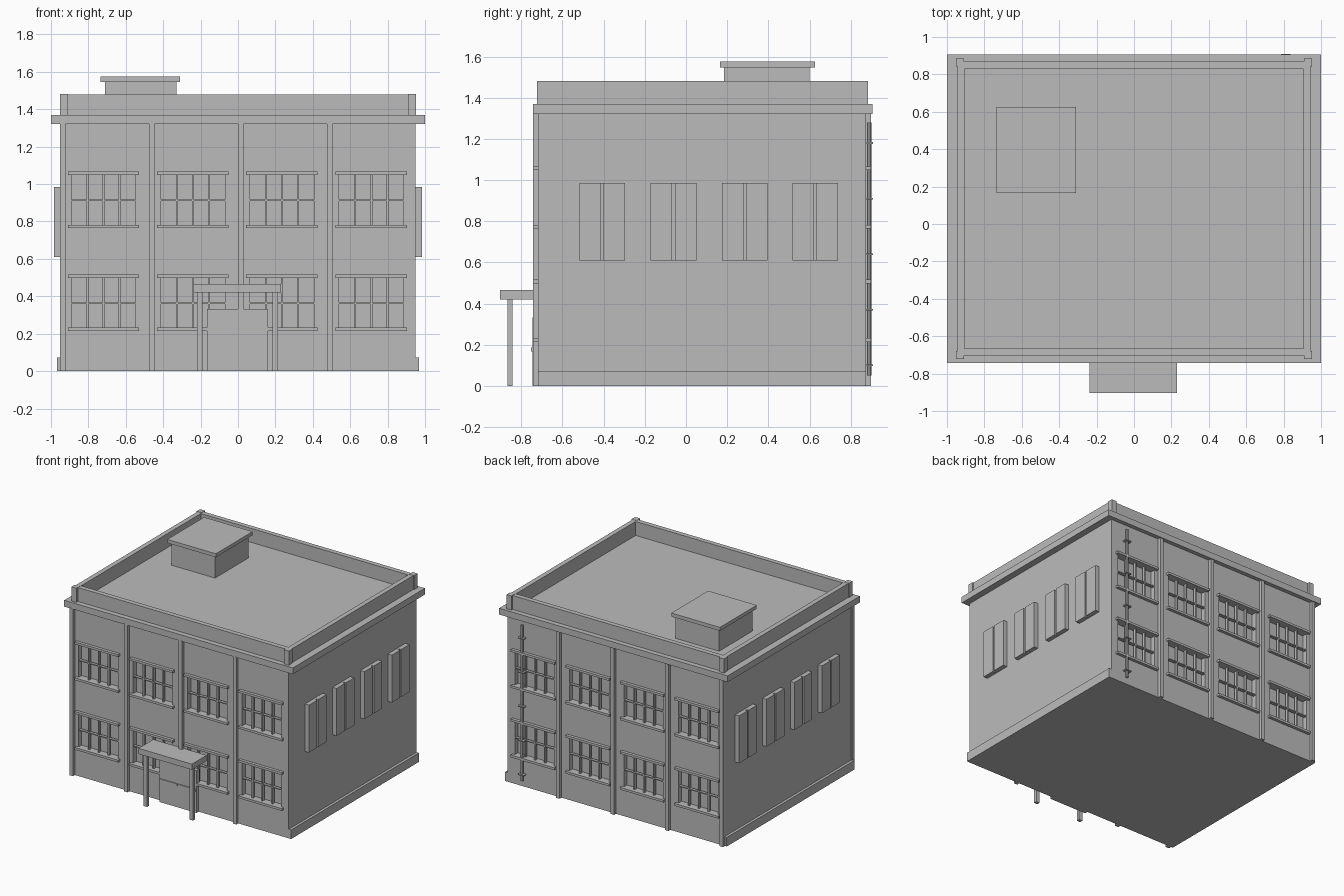
import bpy, bmesh
from mathutils import Matrix, Vector

old = bpy.data.objects.get("Cube")
if old:
    bpy.data.objects.remove(old, do_unlink=True)

# One flat colour for the whole building
grey = bpy.data.materials.new("plain_grey")
grey.use_nodes = True
COLOUR = (0.5, 0.5, 0.5, 1)
grey.diffuse_color = COLOUR
grey.node_tree.nodes["Principled BSDF"].inputs["Base Color"].default_value = COLOUR


def build(name, boxes):
    """Make one object from boxes given as (x0, x1, y0, y1, z0, z1)."""
    bm = bmesh.new()
    for x0, x1, y0, y1, z0, z1 in boxes:
        mid = Vector((x0 + x1, y0 + y1, z0 + z1)) / 2
        size = Matrix.Diagonal((abs(x1 - x0), abs(y1 - y0), abs(z1 - z0), 1))
        bmesh.ops.create_cube(bm, size=1, matrix=Matrix.Translation(mid) @ size)
    mesh = bpy.data.meshes.new(name)
    bm.to_mesh(mesh)
    bm.free()
    mesh.materials.append(grey)
    obj = bpy.data.objects.new(name, mesh)
    bpy.context.collection.objects.link(obj)
    return obj


FRONT, BACK = -0.72, 0.875
WALL = 0.948
PROUD = 0.024      # how far trim stands off the walls
RECESS = 0.04      # depth of the window openings
BAYS = (-0.719, -0.241, 0.235, 0.713)
FLOORS = (0.23, 0.78)
HALF, TALL = 0.172, 0.268
FACADES = (("front", FRONT, -1), ("back", BACK, 1))

# Main walls with recessed window openings
walls = build("walls", [(-WALL, WALL, FRONT, BACK, 0, 1.325)])
openings = build("opening_cutter", [
    (x - HALF, x + HALF, y - out * RECESS, y + out * RECESS, z, z + TALL)
    for _, y, out in FACADES for x in BAYS for z in FLOORS])
cut = walls.modifiers.new("openings", "BOOLEAN")
cut.operation = "DIFFERENCE"
cut.solver = "EXACT"
cut.object = openings
bpy.context.view_layer.update()
cut_mesh = bpy.data.meshes.new_from_object(
    walls.evaluated_get(bpy.context.evaluated_depsgraph_get()))
walls.modifiers.clear()
walls.data = cut_mesh
bpy.data.objects.remove(openings, do_unlink=True)

# Window bars, sills, lintels and pilasters on both long walls
for side, y, out in FACADES:
    bars, ledges = [], []
    for x in BAYS:
        for z in FLOORS:
            inner, outer = y - out * 0.025, y - out * 0.003
            for step in (-1, 0, 1):
                bx = x + step * HALF / 2
                bars.append((bx - 0.005, bx + 0.005, inner, outer, z, z + TALL))
            mid = z + TALL / 2
            bars.append((x - HALF, x + HALF, inner, outer, mid - 0.004, mid + 0.004))
            for edge in (z - 0.016, z + TALL):
                ledges.append((x - 0.191, x + 0.191, y - out * 0.01,
                               y + out * PROUD, edge, edge + 0.018))
    build(side + "_window_bars", bars)
    build(side + "_sills_and_lintels", ledges)
    build(side + "_pilasters", [
        (x, x + 0.03, y - out * 0.01, y + out * PROUD, 0, 1.325)
        for x in (-0.953, -0.476, 0.0, 0.476)])

# Paired panels and plinth on each short wall
for side, s in (("left", 1), ("right", -1)):
    panels = []
    for y in (-0.407, -0.061, 0.286, 0.628):
        for a, b in ((-0.111, -0.007), (0.007, 0.111)):
            panels.append((s * 0.94, s * 0.983, y + a, y + b, 0.61, 0.985))
        panels.append((s * 0.94, s * 0.966, y - 0.007, y + 0.007, 0.61, 0.985))
    build(side + "_window_panels", panels)
    build(side + "_plinth", [(s * 0.94, s * 0.969, FRONT, BACK, 0, 0.072)])

# Cornice slab, parapet and corner posts
build("cornice", [(-1, 1, -0.743, 0.907, 1.32, 1.37)])
px, py0, py1, t, top = 0.944, -0.703, 0.868, 0.038, 1.48
build("parapet", [
    (-px, px, py0, py0 + t, 1.365, top),
    (-px, px, py1 - t, py1, 1.365, top),
    (-px, t - px, py0 + t, py1 - t, 1.365, top),
    (px - t, px, py0 + t, py1 - t, 1.365, top)])
build("parapet_corner_posts", [
    (s * 0.908, s * 0.951, a, b, 1.365, top + 0.002)
    for s in (-1, 1) for a, b in ((-0.723, -0.68), (0.842, 0.884))])

# Rooftop hut
build("roof_hut", [(-0.71, -0.33, 0.185, 0.6, 1.36, 1.55)])
build("roof_hut_cap", [(-0.735, -0.31, 0.166, 0.626, 1.547, 1.575)])

# Entrance canopy, posts, door and push bars
build("canopy", [(-0.237, 0.23, -0.904, FRONT, 0.42, 0.465)])
build("canopy_posts", [(x - 0.015, x + 0.015, -0.867, -0.842, 0, 0.425)
                       for x in (-0.204, 0.199)])
build("entrance_door", [(-0.165, 0.16, -0.746, FRONT + 0.01, 0, 0.333)])
build("door_push_bars", [(a, b, -0.753, -0.74, 0.167, 0.187)
                         for a, b in ((-0.162, -0.008), (0.004, 0.157))])

# Drainpipe with brackets on the back wall
pipe = build("drainpipe", [])
bm = bmesh.new()
bmesh.ops.create_cone(bm, cap_ends=True, segments=8, radius1=0.011, radius2=0.011,
                      depth=1.23, matrix=Matrix.Translation((0.811, 0.889, 0.665)))
bm.to_mesh(pipe.data)
bm.free()
build("pipe_brackets", [(0.786, 0.836, BACK - 0.005, 0.908, z - 0.004, z + 0.004)
                        for z in (0.1, 0.37, 0.64, 0.91, 1.18)])
